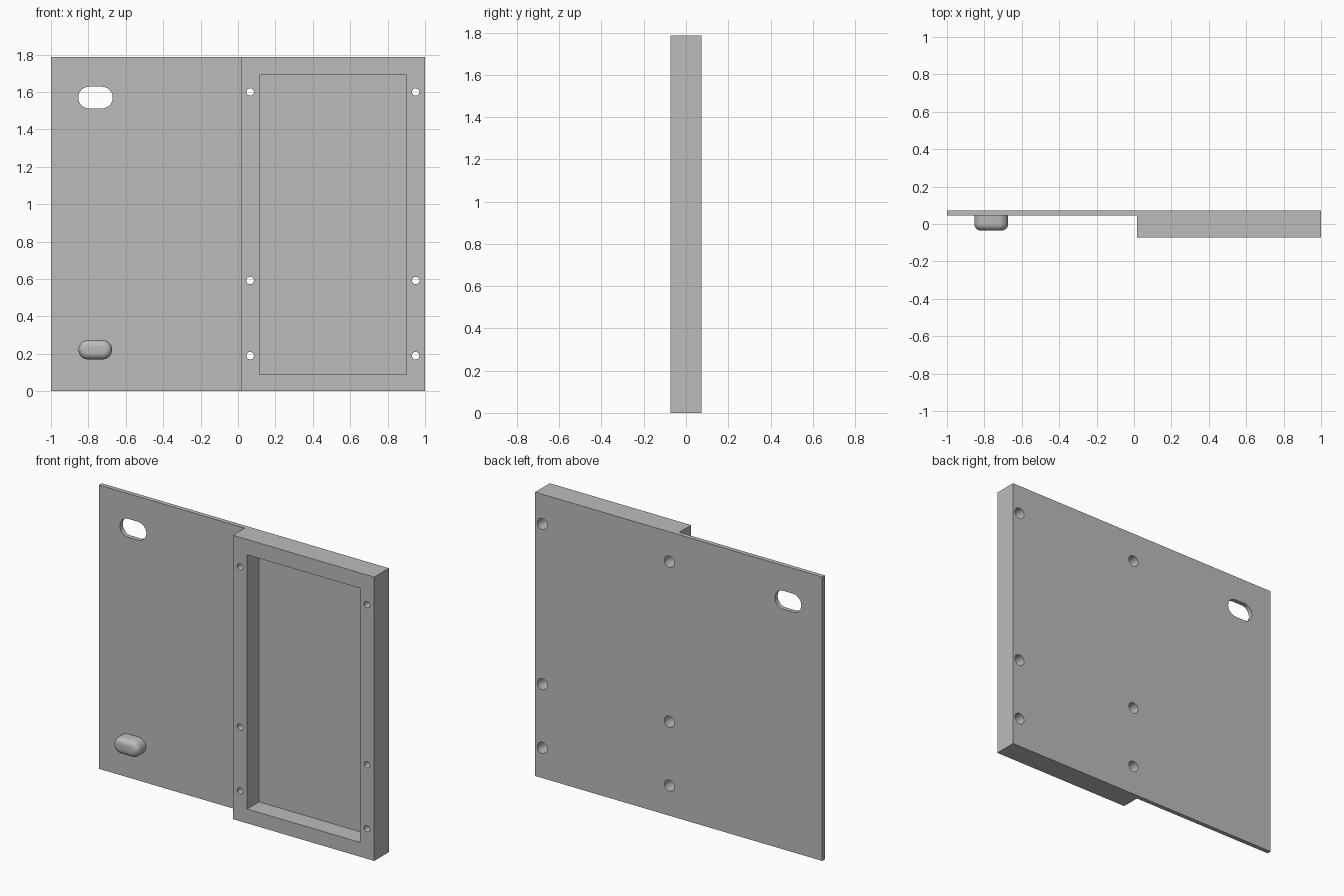
import bpy, bmesh, math

if "Cube" in bpy.data.objects:
    bpy.data.objects.remove(bpy.data.objects["Cube"])

HEIGHT = 1.787
FRONT, BACK = -0.073, 0.073
PLATE_FRONT = 0.045
FRAME_LEFT = 0.015

grey = bpy.data.materials.new("plain grey")
grey.use_nodes = True
colour = (0.5, 0.5, 0.5, 1)
grey.diffuse_color = colour
grey.node_tree.nodes["Principled BSDF"].inputs["Base Color"].default_value = colour


def prism(name, outline, vector, front_bevel=0):
    """Extrude a flat outline along a vector, optionally rounding its far rim."""
    bm = bmesh.new()
    face = bm.faces.new([bm.verts.new(p) for p in outline])
    ext = bmesh.ops.extrude_face_region(bm, geom=[face], use_keep_orig=True)
    moved = [g for g in ext["geom"] if isinstance(g, bmesh.types.BMVert)]
    bmesh.ops.translate(bm, verts=moved, vec=vector)
    if front_bevel:
        rim = [e for e in bm.edges if all(v in moved for v in e.verts)]
        bmesh.ops.bevel(bm, geom=rim, offset=front_bevel, segments=6,
                        profile=0.5, affect='EDGES')
    bmesh.ops.recalc_face_normals(bm, faces=bm.faces)
    mesh = bpy.data.meshes.new(name)
    bm.to_mesh(mesh)
    bm.free()
    mesh.materials.append(grey)
    obj = bpy.data.objects.new(name, mesh)
    bpy.context.collection.objects.link(obj)
    return obj


def stadium(x, y, z, half_width, radius, steps=16):
    """Round-ended outline in the xz plane; a circle when half_width == radius."""
    straight = half_width - radius
    points = []
    for side, start in ((1, -math.pi / 2), (-1, math.pi / 2)):
        for i in range(steps + 1):
            if straight == 0 and i == steps:
                continue
            a = start + math.pi * i / steps
            points.append((x + side * straight + radius * math.cos(a), y,
                           z + radius * math.sin(a)))
    return points


def cut(target, cutter):
    cutter.hide_render = True
    mod = target.modifiers.new("cut", 'BOOLEAN')
    mod.operation = 'DIFFERENCE'
    mod.solver = 'EXACT'
    mod.object = cutter
    bpy.context.view_layer.objects.active = target
    bpy.ops.object.modifier_apply(modifier=mod.name)
    bpy.data.objects.remove(cutter)


def smooth(obj):
    bpy.ops.object.select_all(action='DESELECT')
    obj.select_set(True)
    bpy.context.view_layer.objects.active = obj
    bpy.ops.object.shade_smooth_by_angle(angle=math.radians(35))


# Thin plate and thick frame as one stepped section
section = [(-1, BACK), (-1, PLATE_FRONT), (FRAME_LEFT, PLATE_FRONT),
           (FRAME_LEFT, FRONT), (1, FRONT), (1, BACK)]
body = prism("plate_and_frame", [(x, y, 0) for x, y in section], (0, 0, HEIGHT))

# Rectangular recess, open to the front
recess = [(0.115, 0.09), (0.9, 0.09), (0.9, 1.69), (0.115, 1.69)]
cut(body, prism("recess_cutter", [(x, PLATE_FRONT, z) for x, z in recess], (0, -0.3, 0)))

# Slot through the plate
cut(body, prism("slot_cutter", stadium(-0.762, 0.2, 1.57, 0.092, 0.058), (0, -0.2, 0)))

# Screw holes, counterbored from the back
for x in (0.065, 0.95):
    for z in (0.19, 0.592, 1.6):
        cut(body, prism("hole_cutter", stadium(x, 0.2, z, 0.02, 0.02), (0, -0.4, 0)))
        cut(body, prism("bore_cutter", stadium(x, 0.2, z, 0.035, 0.035), (0, -0.23, 0)))
smooth(body)

# Rounded peg on the plate
peg = prism("peg", stadium(-0.763, PLATE_FRONT + 0.005, 0.222, 0.09, 0.052),
            (0, -0.085, 0), front_bevel=0.035)
smooth(peg)
